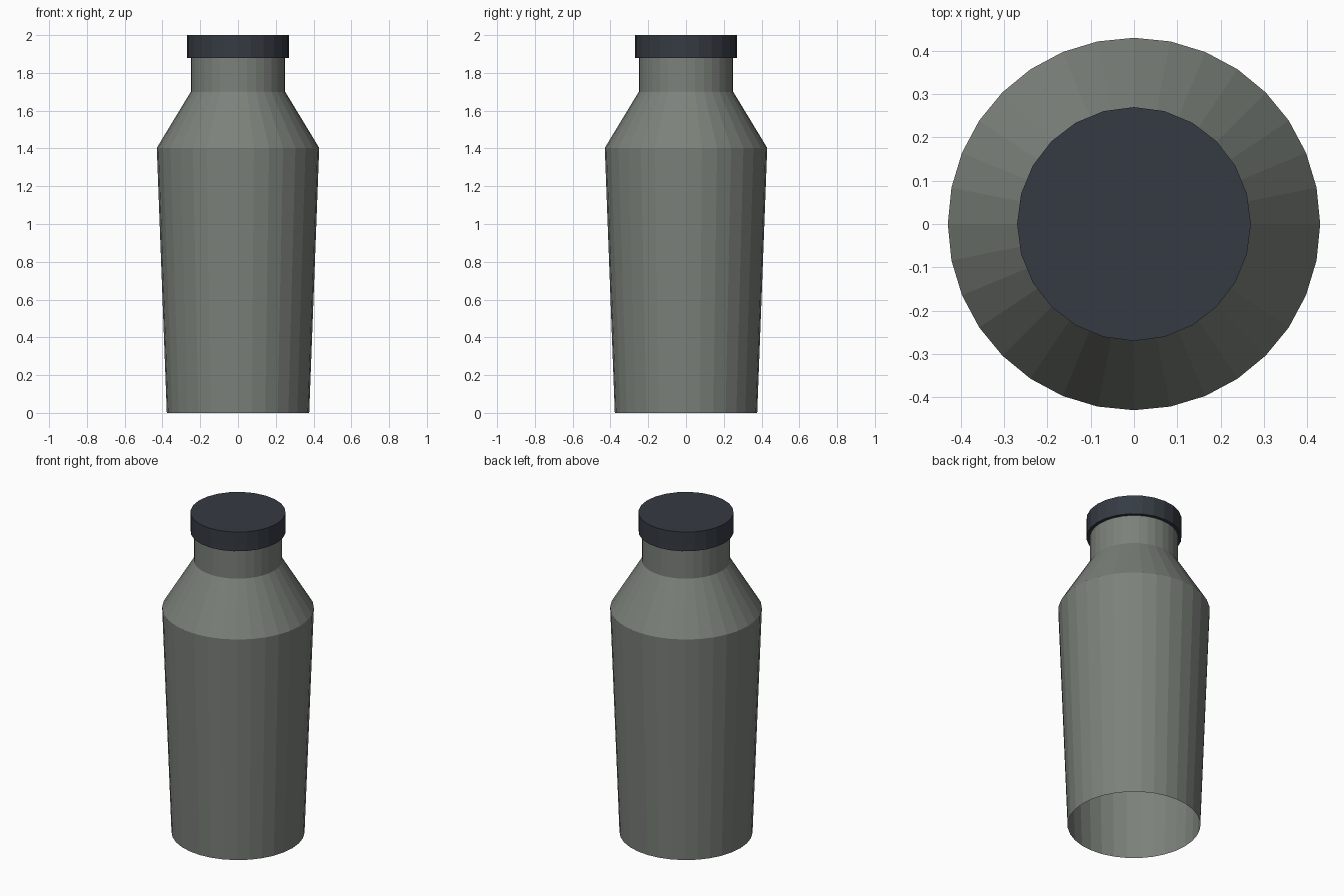
import bpy
import bmesh
from math import cos, sin, tau

default = bpy.data.objects.get("Cube")
if default:
    bpy.data.objects.remove(default, do_unlink=True)


def material(name, colour):
    mat = bpy.data.materials.new(name)
    mat.use_nodes = True
    mat.diffuse_color = (*colour, 1)
    mat.node_tree.nodes["Principled BSDF"].inputs["Base Color"].default_value = (*colour, 1)
    return mat


def lathe(name, profile, sides, mat, close_top=False):
    """Turn a (radius, height) profile, listed upwards, around the z axis."""
    bm = bmesh.new()
    rings = [[bm.verts.new((r * cos(tau * i / sides), r * sin(tau * i / sides), z))
              for i in range(sides)] for r, z in profile]
    for low, high in zip(rings, rings[1:]):
        for i in range(sides):
            j = (i + 1) % sides
            bm.faces.new((low[i], low[j], high[j], high[i]))
    if close_top:
        bm.faces.new(rings[-1])
    mesh = bpy.data.meshes.new(name)
    bm.to_mesh(mesh)
    bm.free()
    mesh.materials.append(mat)
    obj = bpy.data.objects.new(name, mesh)
    bpy.context.collection.objects.link(obj)
    return obj


grey = material("warm grey", (0.20, 0.22, 0.195))
slate = material("dark slate", (0.036, 0.044, 0.056))

# Tapered body, sloped shoulder and neck, open underneath
lathe("bottle_body", [(0.377, 0), (0.43, 1.403), (0.25, 1.70), (0.25, 1.89)], 32, grey)

# Cap with a narrow lip around the neck
lathe("cap", [(0.24, 1.88), (0.27, 1.88), (0.27, 2.0)], 24, slate, close_top=True)
